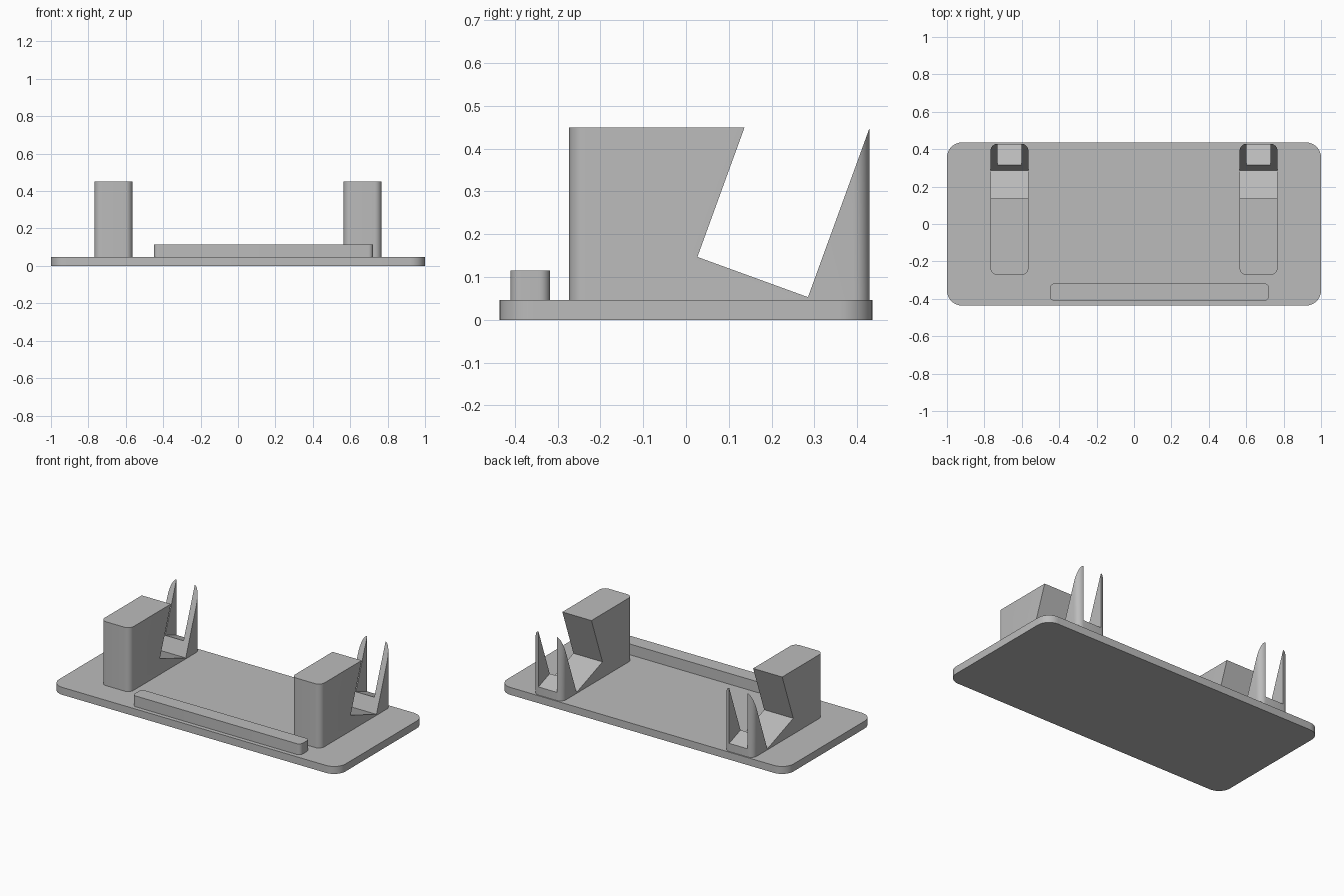
import bpy, bmesh, math
from mathutils import Vector

cube = bpy.data.objects.get("Cube")
if cube:
    bpy.data.objects.remove(cube, do_unlink=True)

grey = bpy.data.materials.new("plain_grey")
grey.use_nodes = True
colour = (0.5, 0.5, 0.5, 1)
grey.diffuse_color = colour
grey.node_tree.nodes["Principled BSDF"].inputs["Base Color"].default_value = colour


def prism(name, profile, direction):
    """Extrude a closed outline along a direction into a solid."""
    bm = bmesh.new()
    face = bm.faces.new([bm.verts.new(p) for p in profile])
    top = bmesh.ops.extrude_face_region(bm, geom=[face])
    verts = [v for v in top["geom"] if isinstance(v, bmesh.types.BMVert)]
    bmesh.ops.translate(bm, verts=verts, vec=direction)
    bmesh.ops.recalc_face_normals(bm, faces=bm.faces)
    mesh = bpy.data.meshes.new(name)
    bm.to_mesh(mesh)
    bm.free()
    mesh.materials.append(grey)
    obj = bpy.data.objects.new(name, mesh)
    bpy.context.collection.objects.link(obj)
    return obj


def rounded_slab(name, x0, x1, y0, y1, z0, z1, radius, steps=8):
    """Upright slab with rounded vertical corners."""
    corners = [(x1 - radius, y1 - radius), (x0 + radius, y1 - radius),
               (x0 + radius, y0 + radius), (x1 - radius, y0 + radius)]
    outline = []
    for i, (cx, cy) in enumerate(corners):
        for k in range(steps + 1):
            a = math.pi / 2 * (i + k / steps)
            outline.append((cx + radius * math.cos(a), cy + radius * math.sin(a), z0))
    return prism(name, outline, (0, 0, z1 - z0))


def cut(obj, cutter):
    """Subtract the cutter, bake the result and discard the cutter."""
    mod = obj.modifiers.new("cut", 'BOOLEAN')
    mod.operation = 'DIFFERENCE'
    mod.solver = 'EXACT'
    mod.object = cutter
    graph = bpy.context.evaluated_depsgraph_get()
    mesh = bpy.data.meshes.new_from_object(obj.evaluated_get(graph))
    obj.modifiers.clear()
    obj.data = mesh
    bpy.data.objects.remove(cutter, do_unlink=True)


def smooth(obj):
    bpy.ops.object.select_all(action='DESELECT')
    obj.select_set(True)
    bpy.context.view_layer.objects.active = obj
    bpy.ops.object.shade_smooth_by_angle(angle=math.radians(30))


# Base plate and front ledge
deck = 0.047
parts = [
    rounded_slab("base_plate", -1, 1, -0.436, 0.436, 0, deck, 0.08),
    rounded_slab("front_ledge", -0.45, 0.722, -0.41, -0.318, deck - 0.01, 0.115, 0.025),
]

# Tilted slot directions: lean runs up the back rest, slope runs along its floor
tilt = math.radians(20)
lean = Vector((0, math.sin(tilt), math.cos(tilt)))
slope = Vector((0, math.cos(tilt), -math.sin(tilt)))
heel = Vector((0, 0.285, 0.053))
slot_length = 0.275

# Two stand blocks, each with a tilted slot and a channel splitting its rear lip
for side, centre in (("left", 0.666), ("right", -0.666)):
    block = rounded_slab(side + "_stand", centre - 0.1015, centre + 0.1015,
                         -0.273, 0.429, deck - 0.01, 0.45, 0.038)
    origin = heel + Vector((centre - 0.15, 0, 0))
    slot = [origin - slope * slot_length, origin,
            origin + lean * 0.7, origin - slope * slot_length + lean * 0.7]
    cut(block, prism("slot_cutter", slot, (0.3, 0, 0)))

    origin = heel + lean * 0.092 + Vector((centre - 0.064, 0, 0))
    channel = [origin - slope * 0.1, origin + slope * 0.3,
               origin + slope * 0.3 + lean * 0.6, origin - slope * 0.1 + lean * 0.6]
    cut(block, prism("channel_cutter", channel, (0.128, 0, 0)))
    parts.append(block)

for part in parts:
    smooth(part)
